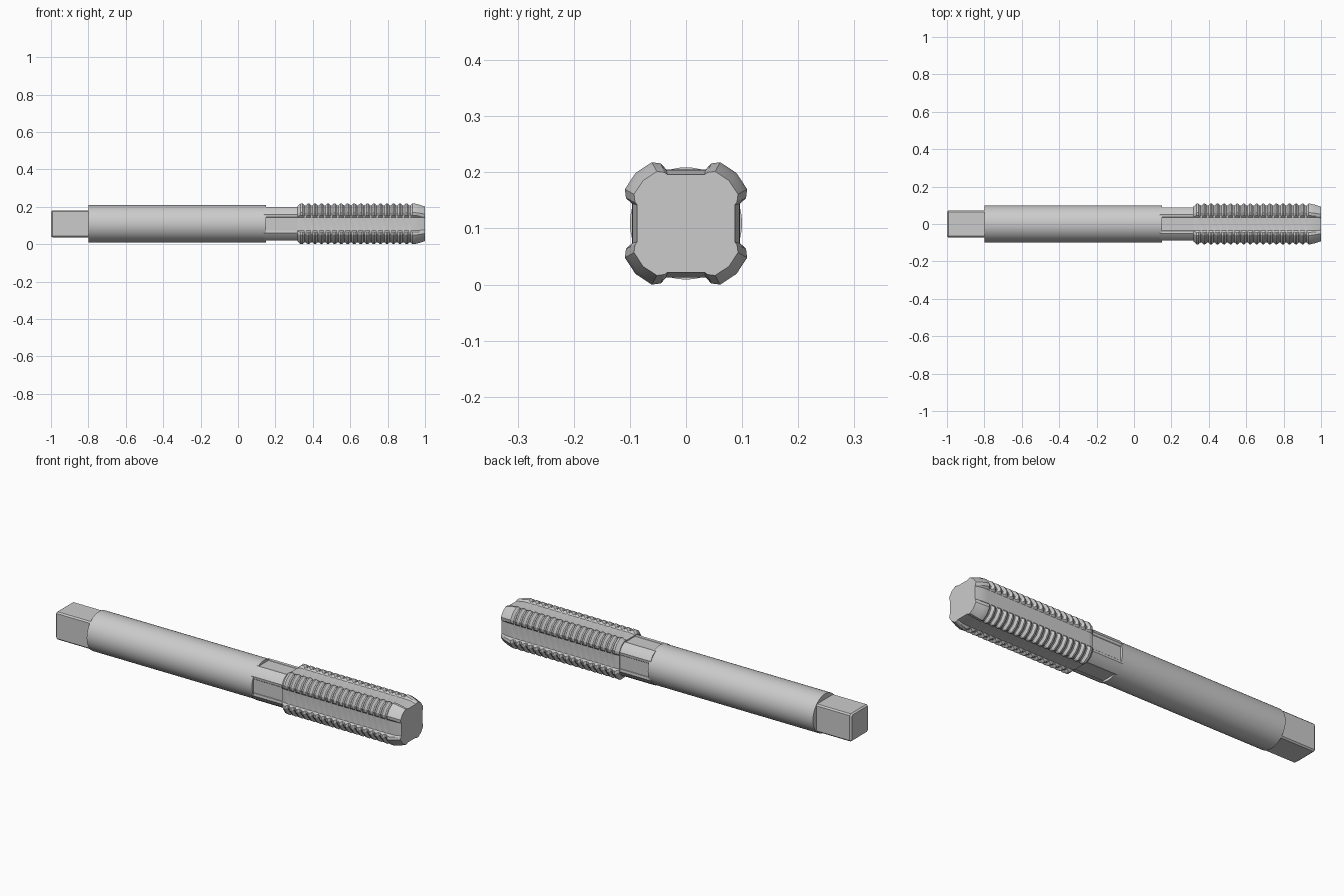
import bpy, bmesh, math

if "Cube" in bpy.data.objects:
    bpy.data.objects.remove(bpy.data.objects["Cube"])

CZ = 0.109  # height of the tool axis


def loft(name, rings):
    """Skin closed cross-sections: list of (x, [(y, z), ...])."""
    bm = bmesh.new()
    loops = [[bm.verts.new((x, y, z + CZ)) for y, z in pts] for x, pts in rings]
    n = len(loops[0])
    for a, b in zip(loops, loops[1:]):
        for i in range(n):
            j = (i + 1) % n
            bm.faces.new((a[i], a[j], b[j], b[i]))
    bm.faces.new(loops[0])
    bm.faces.new(loops[-1])
    bmesh.ops.recalc_face_normals(bm, faces=bm.faces)
    mesh = bpy.data.meshes.new(name)
    bm.to_mesh(mesh)
    bm.free()
    ob = bpy.data.objects.new(name, mesh)
    bpy.context.collection.objects.link(ob)
    bpy.ops.object.select_all(action='DESELECT')
    ob.select_set(True)
    bpy.context.view_layer.objects.active = ob
    bpy.ops.object.shade_smooth_by_angle(angle=math.radians(25))
    return ob


def four_fold(quarter):
    """Repeat a quarter outline four times about the axis."""
    out = []
    for k in range(4):
        c, s = [(1, 0), (0, 1), (-1, 0), (0, -1)][k]
        out += [(c * y - s * z, s * y + c * z) for y, z in quarter]
    return out


def fluted(land=1.0, flute=0.096, half=0.035):
    """Section with four raised lands separated by flat flutes."""
    lands = [(0.107, 0.045), (0.109, 0.061), (0.090, 0.090), (0.061, 0.109), (0.045, 0.107)]
    return four_fold([(flute, half)] + [(y * land, z * land) for y, z in lands] + [(half, flute)])


def circle(r, n=48):
    return [(r * math.cos(2 * math.pi * i / n), r * math.sin(2 * math.pi * i / n)) for i in range(n)]


def square(h, c=0.007):
    return four_fold([(h, h - c), (h - c, h)])


# Square drive end
loft("square_drive", [(-1.0, square(0.066)), (-0.992, square(0.072)), (-0.79, square(0.072))])

# Round shank
loft("shank", [(-0.8, circle(0.1)), (0.15, circle(0.1))])

# Fluted neck
neck = fluted(0.82, 0.086)
loft("neck", [(0.14, neck), (0.33, neck)])

# Threaded cutting head: lead-in, repeated teeth, tapered tip
ROOT = 0.91
rings = [(0.318, fluted(0.86, 0.092)), (0.335, fluted())]
start, end, teeth = 0.345, 0.94, 17
pitch = (end - start) / teeth
for i in range(teeth):
    x = start + i * pitch
    for t, s in ((0.0, 1.0), (0.3, ROOT), (0.5, ROOT), (0.8, 1.0)):
        rings.append((x + t * pitch, fluted(s)))
rings += [(end, fluted()), (0.965, fluted(0.95, 0.095)), (1.0, fluted(0.85, 0.087, 0.033))]
loft("threaded_head", rings)
